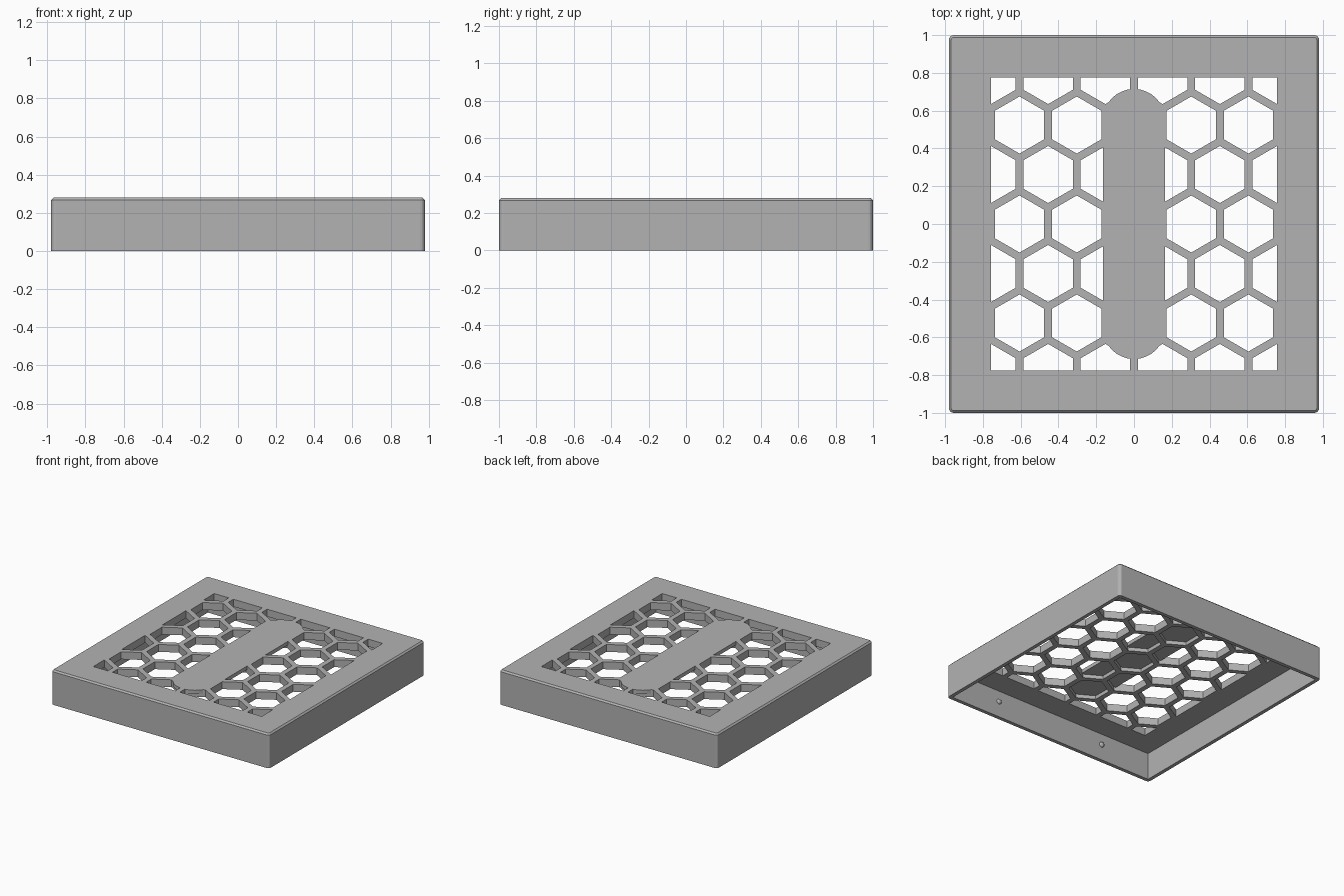
import bpy, bmesh, math
from mathutils import Matrix, Vector

cube = bpy.data.objects.get("Cube")
if cube:
    bpy.data.objects.remove(cube, do_unlink=True)

WX, WY, H = 0.98, 1.0, 0.28      # half width, half depth, height
WALL, PLATE, SLAB = 0.03, 0.06, 0.03
PITCH, ROW, HEX_R = 0.303, 0.262, 0.151

grey = bpy.data.materials.new("plain_grey")
grey.use_nodes = True
colour = (0.45, 0.45, 0.45, 1)
grey.diffuse_color = colour
grey.node_tree.nodes["Principled BSDF"].inputs["Base Color"].default_value = colour


def to_object(name, bm):
    bmesh.ops.recalc_face_normals(bm, faces=bm.faces)
    mesh = bpy.data.meshes.new(name)
    bm.to_mesh(mesh)
    bm.free()
    mesh.materials.append(grey)
    obj = bpy.data.objects.new(name, mesh)
    bpy.context.collection.objects.link(obj)
    return obj


def add_prism(bm, outline, z0, z1):
    face = bm.faces.new([bm.verts.new((x, y, z0)) for x, y in outline])
    result = bmesh.ops.extrude_face_region(bm, geom=[face])
    top = [v for v in result["geom"] if isinstance(v, bmesh.types.BMVert)]
    bmesh.ops.translate(bm, verts=top, vec=(0, 0, z1 - z0))


def prism(name, outline, z0, z1):
    bm = bmesh.new()
    add_prism(bm, outline, z0, z1)
    return to_object(name, bm)


def rectangle(x, y):
    return [(-x, -y), (x, -y), (x, y), (-x, y)]


def combine(target, tool, operation):
    """Apply a boolean and discard the tool."""
    mod = target.modifiers.new("cut", "BOOLEAN")
    mod.operation, mod.object, mod.solver = operation, tool, "EXACT"
    bpy.context.view_layer.update()
    graph = bpy.context.evaluated_depsgraph_get()
    mesh = bpy.data.meshes.new_from_object(target.evaluated_get(graph))
    target.modifiers.clear()
    target.data = mesh
    bpy.data.objects.remove(tool, do_unlink=True)


# Cover: block with rounded corners and a chamfered top edge
bm = bmesh.new()
add_prism(bm, rectangle(WX, WY), 0, H)
upright = [e for e in bm.edges if abs(e.verts[0].co.z - e.verts[1].co.z) > 0.1]
bmesh.ops.bevel(bm, geom=upright, offset=0.025, segments=4, profile=0.5, affect="EDGES")
rim = [e for e in bm.edges if all(v.co.z > H - 0.001 for v in e.verts)]
bmesh.ops.bevel(bm, geom=rim, offset=0.012, segments=1, affect="EDGES")
cover = to_object("vent_cover", bm)

# Hollow underside
combine(cover, prism("hollow", rectangle(WX - WALL, WY - WALL), -0.1, H - PLATE), "DIFFERENCE")

# Honeycomb openings, trimmed to a rectangle
bm = bmesh.new()
for row in range(-3, 4):
    for col in range(-3, 4):
        x = (col + 0.5 * (row % 2)) * PITCH
        y = row * ROW
        add_prism(bm, [(x + HEX_R * math.sin(k * math.pi / 3),
                        y + HEX_R * math.cos(k * math.pi / 3)) for k in range(6)],
                  H - PLATE - 0.05, H + 0.05)
holes = to_object("honeycomb", bm)
combine(holes, prism("trim", rectangle(0.757, 0.776), 0, 1), "INTERSECT")

# Solid rounded strip left closed at the top, with pockets beneath it
radius, centre = 0.165, 0.55
strip = []
for side in (1, -1):
    for k in range(17):
        a = math.pi * k / 16
        strip.append((side * radius * math.cos(a), side * (centre + radius * math.sin(a))))
combine(holes, prism("strip", strip, H - SLAB, H + 0.2), "DIFFERENCE")
combine(cover, holes, "DIFFERENCE")

# Small snap bumps on the inner front and back walls
for side, label in ((-1, "front"), (1, "back")):
    for sx, hand in ((-1, "right"), (1, "left")):
        bm = bmesh.new()
        bmesh.ops.create_uvsphere(bm, u_segments=16, v_segments=8, radius=0.022)
        bmesh.ops.scale(bm, verts=bm.verts, vec=Vector((1, 0.7, 1)))
        bmesh.ops.translate(bm, verts=bm.verts,
                            vec=Vector((sx * 0.5, side * (WY - WALL), 0.13)))
        bump = to_object(f"snap_bump_{label}_{hand}", bm)
        for poly in bump.data.polygons:
            poly.use_smooth = True
